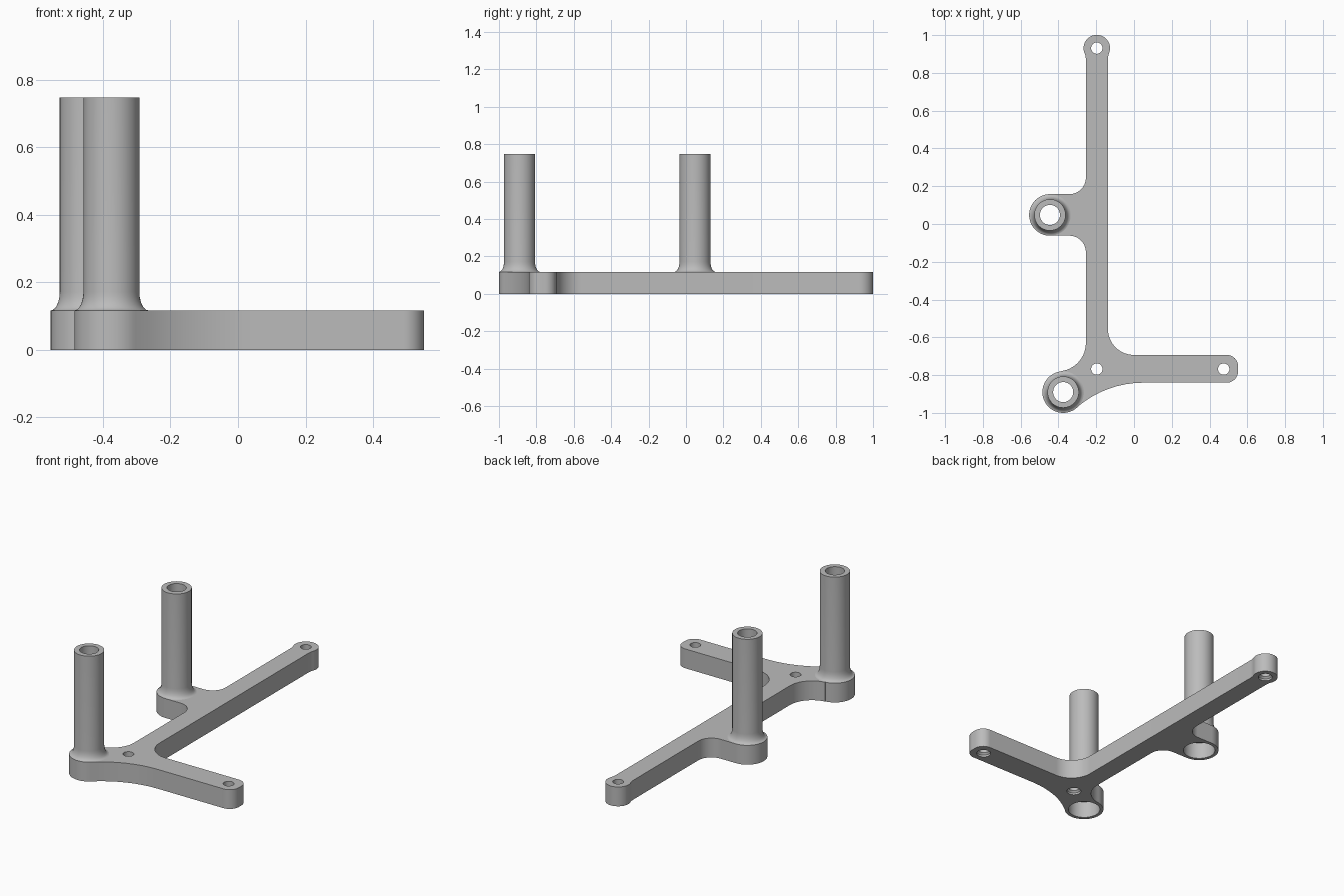
import bpy, bmesh
from math import sin, cos, radians, degrees, atan2, pi

cube = bpy.data.objects.get("Cube")
if cube:
    bpy.data.objects.remove(cube, do_unlink=True)

THICK, TOP = 0.117, 0.747
BOSS_R, POST_R, BORE_R = 0.11, 0.083, 0.053
POSTS = {"middle_post": (-0.445, 0.048), "front_post": (-0.375, -0.89)}
SCREWS = [(-0.197, 0.931), (-0.197, -0.768), (0.475, -0.768)]

grey = bpy.data.materials.new("plain_grey")
grey.use_nodes = True
grey.diffuse_color = (0.5, 0.5, 0.5, 1)
grey.node_tree.nodes["Principled BSDF"].inputs["Base Color"].default_value = (0.5, 0.5, 0.5, 1)


def finish(bm, name):
    mesh = bpy.data.meshes.new(name)
    bm.to_mesh(mesh)
    bm.free()
    mesh.materials.append(grey)
    obj = bpy.data.objects.new(name, mesh)
    bpy.context.collection.objects.link(obj)
    return obj


def select(obj):
    bpy.ops.object.select_all(action='DESELECT')
    obj.select_set(True)
    bpy.context.view_layer.objects.active = obj


def lathe(name, profile, centre, capped=False, n=64):
    """Revolve (radius, z) points about a vertical axis."""
    bm = bmesh.new()
    rings = [[bm.verts.new((centre[0] + r * cos(2 * pi * j / n),
                            centre[1] + r * sin(2 * pi * j / n), z))
              for j in range(n)] for r, z in profile]
    for a, b in zip(rings, rings[1:]):
        for j in range(n):
            k = (j + 1) % n
            bm.faces.new((a[j], a[k], b[k], b[j]))
    if capped:
        bm.faces.new(rings[0][::-1])
        bm.faces.new(rings[-1])
    return finish(bm, name)


def arc(cx, cy, r, start, end):
    steps = max(6, int(abs(end - start) / 5))
    angles = [radians(start + (end - start) * i / steps) for i in range(steps + 1)]
    return [(cx + r * cos(a), cy + r * sin(a)) for a in angles]


def heading(a, b):
    return degrees(atan2(b[1] - a[1], b[0] - a[0]))


# Plate outline, counter-clockwise, as a chain of tangent arcs
LEFT, RIGHT = -0.255, -0.138
mid, front, tip = POSTS["middle_post"], POSTS["front_post"], SCREWS[0]
flare_r, flare_l = (RIGHT + 0.1, 0.87), (LEFT - 0.1, 0.87)
neck, sweep = (LEFT - 0.15, -0.63), (0.05, -1.38)
tip_a = heading(flare_r, tip)
neck_a, sweep_a = heading(neck, front), heading(sweep, front)
outline = (
    arc(0.491, -0.78, 0.06, -90, 0) + arc(0.491, -0.753, 0.06, 0, 90)
    + arc(RIGHT + 0.137, -0.556, 0.137, 270, 180)
    + arc(*flare_r, 0.1, 180, tip_a)
    + arc(*tip, 0.07, tip_a - 180, 360 - tip_a)
    + arc(*flare_l, 0.1, 180 - tip_a, 0)
    + arc(LEFT - 0.087, 0.245, 0.087, 0, -90)
    + arc(*mid, BOSS_R, 90, 270)
    + arc(LEFT - 0.087, -0.149, 0.087, 90, 0)
    + arc(*neck, 0.15, 0, neck_a)
    + arc(*front, BOSS_R, neck_a + 180, sweep_a + 180)
    + arc(*sweep, 0.54, sweep_a, 90))

bm = bmesh.new()
base = bm.faces.new([bm.verts.new((x, y, 0)) for x, y in outline])
side = bmesh.ops.extrude_face_region(bm, geom=[base])
bmesh.ops.translate(bm, vec=(0, 0, THICK),
                    verts=[v for v in side["geom"] if isinstance(v, bmesh.types.BMVert)])
bmesh.ops.remove_doubles(bm, verts=bm.verts, dist=0.0005)
bmesh.ops.recalc_face_normals(bm, faces=bm.faces)
plate = finish(bm, "bracket_plate")

# Screw holes, and counterbores under the posts
low, high = -0.05, THICK + 0.05
screw_cut = [(0.04, low), (0.04, 0.012), (0.03, 0.022), (0.03, high)]
post_cut = [(0.09, low), (0.09, 0.1), (BORE_R, 0.1), (BORE_R, high)]
jobs = [(c, screw_cut) for c in SCREWS] + [(c, post_cut) for c in POSTS.values()]
for centre, profile in jobs:
    cutter = lathe("hole_cutter", profile, centre, capped=True)
    cutter.hide_render = True
    mod = plate.modifiers.new("hole", 'BOOLEAN')
    mod.operation, mod.solver, mod.object = 'DIFFERENCE', 'EXACT', cutter
    select(plate)
    bpy.ops.object.modifier_apply(modifier=mod.name)
    bpy.data.objects.remove(cutter, do_unlink=True)

# Hollow posts with a concave fillet at the foot
foot = [(BOSS_R - (BOSS_R - POST_R) * sin(t), THICK + 0.055 * (1 - cos(t)))
        for t in (radians(15 * i) for i in range(7))]
tube = foot + [(POST_R, TOP), (BORE_R, TOP), (BORE_R, THICK)]
parts = [plate] + [lathe(name, tube, c) for name, c in POSTS.items()]

for obj in parts:
    select(obj)
    bpy.ops.object.shade_smooth_by_angle(angle=radians(30))
